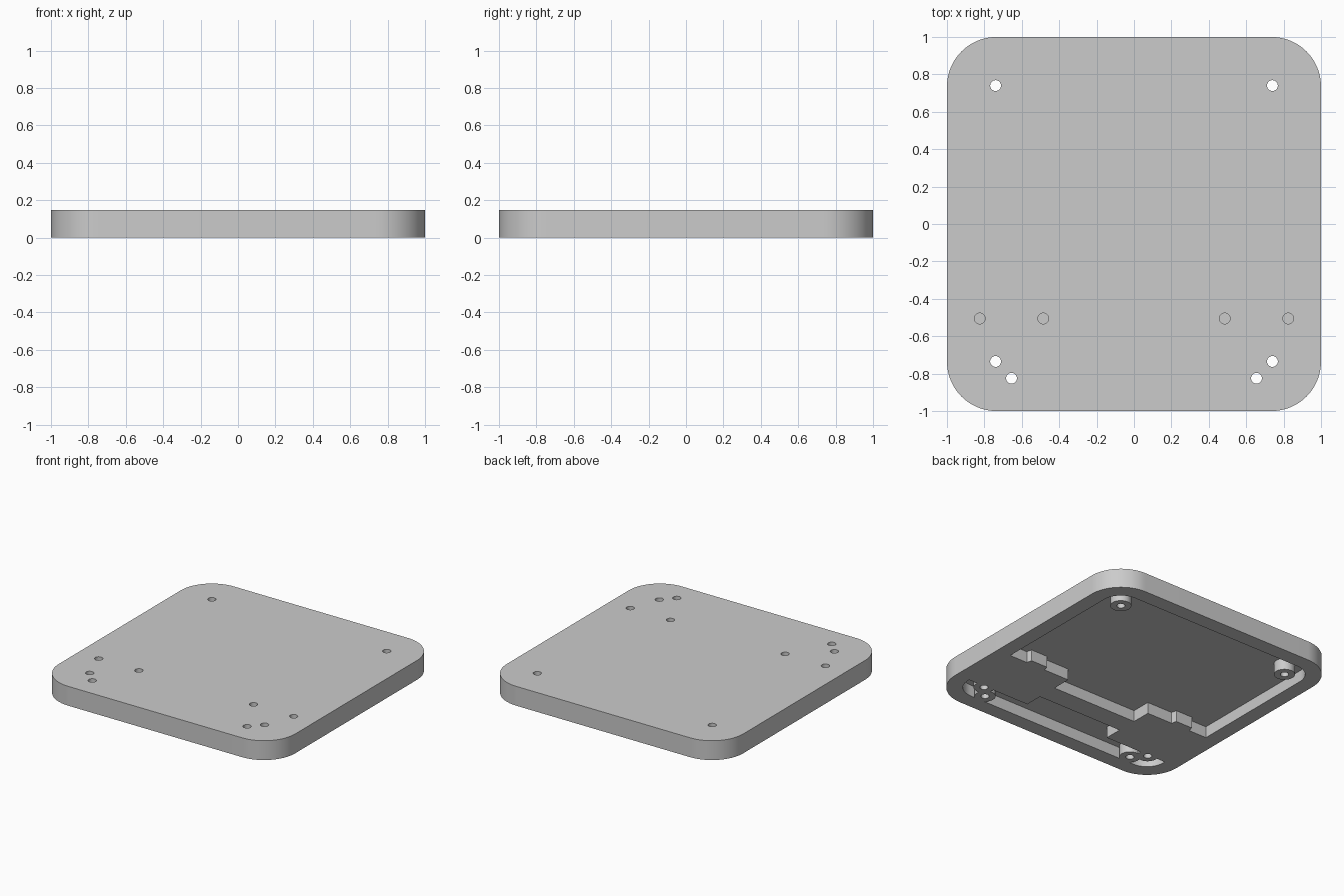
import bpy, bmesh, math

if "Cube" in bpy.data.objects:
    bpy.data.objects.remove(bpy.data.objects["Cube"], do_unlink=True)

HEIGHT = 0.148        # overall thickness
DEPTH = 0.086         # depth of the underside pockets
HALF = 1.0
CORNER = 0.265
WALL = 0.115          # rim width
HOLE_R = 0.029
BOSS_R = 0.073

grey = bpy.data.materials.new("light_grey")
grey.use_nodes = True
grey.diffuse_color = (0.6, 0.6, 0.6, 1)
grey.node_tree.nodes["Principled BSDF"].inputs["Base Color"].default_value = (0.6, 0.6, 0.6, 1)


def prism(name, outline, z0, z1):
    """Extrude a closed 2D outline between two heights."""
    bm = bmesh.new()
    face = bm.faces.new([bm.verts.new((x, y, z0)) for x, y in outline])
    top = bmesh.ops.extrude_face_region(bm, geom=[face])
    verts = [v for v in top["geom"] if isinstance(v, bmesh.types.BMVert)]
    bmesh.ops.translate(bm, verts=verts, vec=(0, 0, z1 - z0))
    bmesh.ops.recalc_face_normals(bm, faces=bm.faces)
    mesh = bpy.data.meshes.new(name)
    bm.to_mesh(mesh)
    bm.free()
    mesh.materials.append(grey)
    obj = bpy.data.objects.new(name, mesh)
    bpy.context.collection.objects.link(obj)
    return obj


def rounded_square(half, radius, steps=20):
    c = half - radius
    pts = []
    for q, (sx, sy) in enumerate([(1, 1), (-1, 1), (-1, -1), (1, -1)]):
        for i in range(steps + 1):
            a = math.pi / 2 * (q + i / steps)
            pts.append((sx * c + radius * math.cos(a), sy * c + radius * math.sin(a)))
    return pts


def circle(cx, cy, r, steps=32):
    angles = [math.tau * i / steps for i in range(steps)]
    return [(cx + r * math.cos(a), cy + r * math.sin(a)) for a in angles]


def cut(target, cutter):
    """Subtract the cutter and discard it."""
    cutter.hide_render = True
    mod = target.modifiers.new("cut", "BOOLEAN")
    mod.operation = "DIFFERENCE"
    mod.solver = "EXACT"
    mod.object = cutter
    bpy.ops.object.select_all(action="DESELECT")
    bpy.context.view_layer.objects.active = target
    target.select_set(True)
    bpy.ops.object.modifier_apply(modifier=mod.name)
    bpy.data.objects.remove(cutter, do_unlink=True)


# Screw positions on the +x side; the -x side mirrors them
screws = [(0.74, 0.74), (0.74, -0.735), (0.655, -0.825)]
blind_holes = [(0.825, -0.505), (0.485, -0.505)]

# Base plate with rounded corners
plate = prism("base_plate", rounded_square(HALF, CORNER), 0, HEIGHT)

# Pocket volume inside the rim
pocket = prism("pocket_cutter", rounded_square(HALF - WALL, CORNER - WALL), -0.05, DEPTH)

# Solid cross band left standing in the pocket, with centre notches and small tabs
back_edge = [(1.1, -0.28), (0.735, -0.28), (0.725, -0.24), (0.585, -0.24),
             (0.575, -0.28), (0.36, -0.28), (0.36, -0.428)]
front_edge = [(0.36, -0.585), (0.36, -0.722), (1.1, -0.722)]
half_band = back_edge + [(-x, y) for x, y in reversed(back_edge)]
half_band += [(-x, y) for x, y in reversed(front_edge)] + front_edge
cut(pocket, prism("band_keep", half_band, -0.1, 0.2))

# Screw bosses left standing in the pocket
for side in (1, -1):
    for x, y in screws:
        cut(pocket, prism("boss_keep", circle(side * x, y, BOSS_R), -0.1, 0.2))

cut(plate, pocket)

# Through holes at the screws and blind holes in the top
for side in (1, -1):
    for x, y in screws:
        cut(plate, prism("screw_cutter", circle(side * x, y, HOLE_R), -0.1, 0.3))
    for x, y in blind_holes:
        cut(plate, prism("blind_cutter", circle(side * x, y, HOLE_R), HEIGHT - 0.11, 0.3))

bpy.ops.object.select_all(action="DESELECT")
bpy.context.view_layer.objects.active = plate
plate.select_set(True)
bpy.ops.object.shade_smooth_by_angle(angle=math.radians(30))
